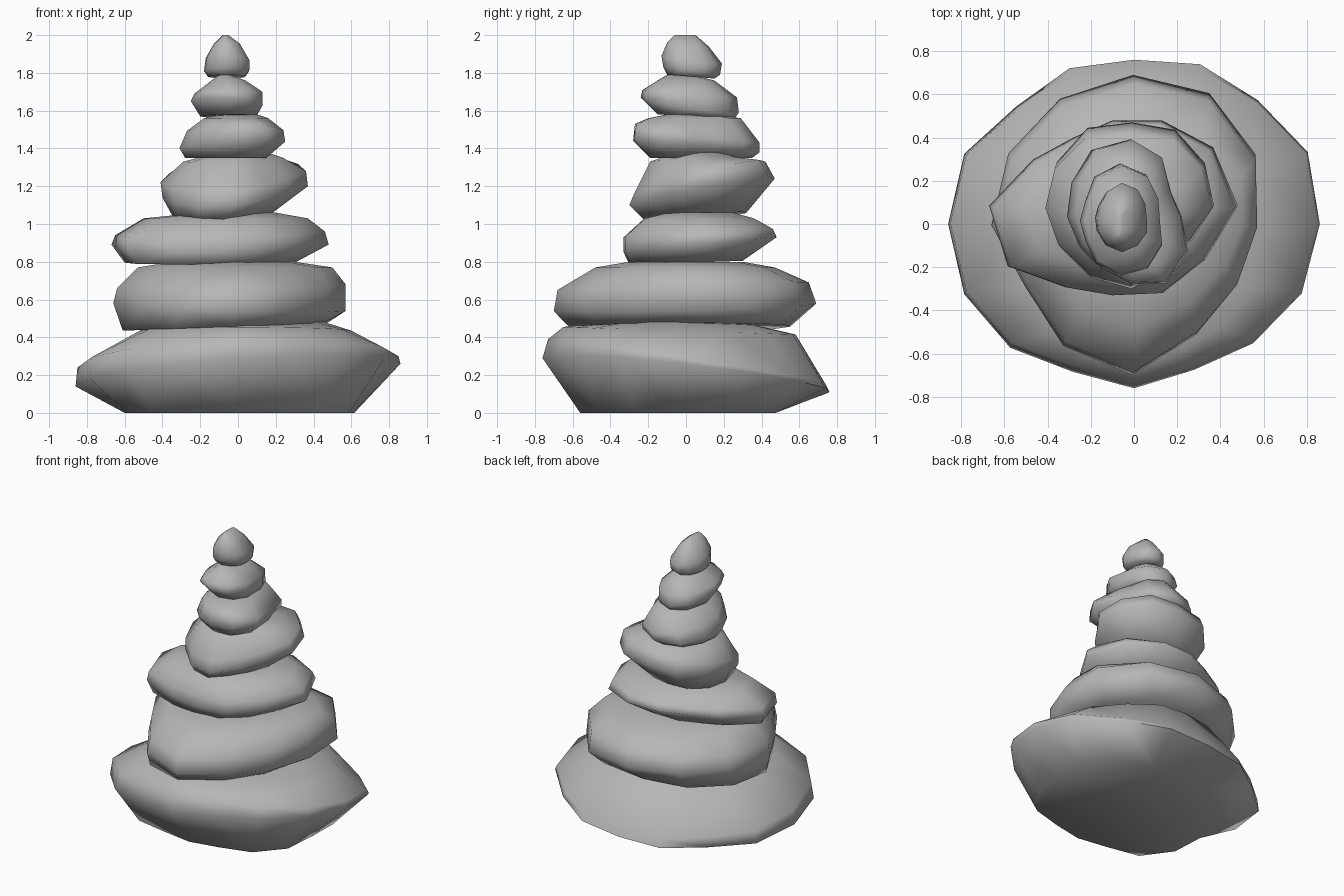
import bpy
import bmesh
import math

# Remove the default object
default_object = bpy.data.objects.get("Cube")
if default_object:
    bpy.data.objects.remove(default_object, do_unlink=True)

# One plain stone colour
stone_grey = bpy.data.materials.new("stone_grey")
stone_grey.use_nodes = True
colour = (0.47, 0.47, 0.47, 1)
stone_grey.diffuse_color = colour
stone_grey.node_tree.nodes["Principled BSDF"].inputs["Base Color"].default_value = colour


def unit_outline(radii):
    """Turn evenly spaced radii into an outline that fills the square -1..1."""
    step = math.tau / len(radii)
    xs = [radius * math.cos(index * step) for index, radius in enumerate(radii)]
    ys = [radius * math.sin(index * step) for index, radius in enumerate(radii)]

    def fit(values):
        low, high = min(values), max(values)
        return [(2 * value - low - high) / (high - low) for value in values]

    return list(zip(fit(xs), fit(ys)))


def make_stone(name, radii, rings, underside_fullness=0):
    """Skin a pebble over rings of (height, tilt x, tilt y, left, right, front, back).

    The fullness swells the diagonals of the lowest ring."""
    outline = unit_outline(radii)
    count = len(outline)
    bm = bmesh.new()
    loops = []
    for height, tilt_x, tilt_y, x_min, x_max, y_min, y_max in rings:
        centre_x, half_x = (x_min + x_max) / 2, (x_max - x_min) / 2
        centre_y, half_y = (y_min + y_max) / 2, (y_max - y_min) / 2
        fullness = 0 if loops else underside_fullness
        loop = []
        for u, v in outline:
            swell = 1 + fullness * (2 * u * v) ** 2
            loop.append(bm.verts.new((centre_x + u * swell * half_x,
                                      centre_y + v * swell * half_y,
                                      height + u * tilt_x + v * tilt_y)))
        loops.append(loop)

    # Side bands and the two caps
    for lower, upper in zip(loops, loops[1:]):
        for index in range(count):
            following = (index + 1) % count
            bm.faces.new((lower[index], lower[following], upper[following], upper[index]))
    bm.faces.new(list(reversed(loops[0])))
    bm.faces.new(loops[-1])
    bmesh.ops.triangulate(bm, faces=bm.faces[:], quad_method='SHORT_EDGE')
    bmesh.ops.recalc_face_normals(bm, faces=bm.faces[:])

    mesh = bpy.data.meshes.new(name)
    bm.to_mesh(mesh)
    bm.free()
    mesh.materials.append(stone_grey)
    stone = bpy.data.objects.new(name, mesh)
    bpy.context.collection.objects.link(stone)

    # Smooth, water-worn shading
    bpy.ops.object.select_all(action='DESELECT')
    stone.select_set(True)
    bpy.context.view_layer.objects.active = stone
    bpy.ops.object.shade_smooth_by_angle(angle=math.radians(85))


# Wide base stone resting on the ground
make_stone(
    "base_stone",
    (.86, .87, .81, .8, .76, .78, .77, .85,
     .86, .85, .81, .74, .76, .73, .78, .84),
    [(0, 0, 0, -.6, .61, -.56, .46),
     (.2, .06, -.09, -.86, .86, -.76, .76),
     (.27, .03, -.12, -.85, .85, -.73, .74),
     (.435, 0, -.02, -.52, .6, -.65, .58),
     (.48, 0, 0, -.38, .46, -.4, .3)],
    underside_fullness=.12)

# Second stone, pointed towards the front
make_stone(
    "second_stone",
    (.57, .65, .7, .69, .67, .66, .65, .57, .64, .69, .58, .55),
    [(.455, .02, 0, -.61, .45, -.62, .55),
     (.56, -.02, .02, -.66, .57, -.7, .69),
     (.67, .01, .02, -.64, .57, -.68, .65),
     (.77, 0, 0, -.53, .5, -.48, .47),
     (.8, 0, 0, -.35, .3, -.3, .3)],
    underside_fullness=.06)

# Third stone, long and flat, reaching to the side
make_stone(
    "third_stone",
    (.56, .52, .44, .38, .35, .41, .55, .54, .42, .4, .45, .48),
    [(.795, 0, .01, -.6, .3, -.3, .3),
     (.89, 0, .04, -.67, .48, -.33, .48),
     (.95, .01, .02, -.65, .46, -.33, .46),
     (1.03, 0, 0, -.5, .37, -.22, .36),
     (1.06, 0, 0, -.2, .2, -.1, .25)])

# Fourth stone, tilted up at the back
make_stone(
    "fourth_stone",
    (.38, .39, .4, .38, .41, .4, .39, .38, .38, .38, .32, .32),
    [(1.04, .01, .02, -.34, .17, -.22, .32),
     (1.17, .03, .07, -.4, .37, -.3, .47),
     (1.25, .03, .08, -.41, .36, -.27, .42),
     (1.34, .01, .01, -.29, .24, -.19, .28),
     (1.38, 0, 0, -.1, .15, -.05, .2)])

# Fifth stone, a slanted oval
make_stone(
    "fifth_stone",
    (.24, .22, .3, .34, .34, .3, .28, .26, .27, .3, .34, .31),
    [(1.35, 0, 0, -.28, .15, -.19, .35),
     (1.41, .01, -.03, -.31, .25, -.28, .39),
     (1.48, -.01, -.05, -.27, .24, -.27, .39),
     (1.56, 0, 0, -.18, .16, -.2, .29),
     (1.58, 0, 0, -.1, .1, -.1, .15)])

# Sixth stone, small and rounded
make_stone(
    "sixth_stone",
    (.18, .2, .24, .26, .23, .18, .18, .18, .22, .25, .25, .22),
    [(1.57, 0, -.01, -.2, .1, -.15, .26),
     (1.63, -.02, -.04, -.25, .13, -.24, .28),
     (1.69, 0, -.02, -.23, .13, -.23, .27),
     (1.76, 0, 0, -.14, .04, -.15, .15),
     (1.79, 0, 0, -.1, -.04, -.1, .03)])

# Little pebble with a narrow crest on top
make_stone(
    "top_pebble",
    (.12, .13, .15, .16, .14, .12, .12, .13, .15, .16, .15, .14),
    [(1.78, 0, -.01, -.16, .04, -.1, .15),
     (1.81, 0, -.02, -.18, .06, -.12, .18),
     (1.87, -.01, -.02, -.17, .06, -.13, .19),
     (1.95, 0, -.01, -.13, .01, -.1, .12),
     (2, 0, 0, -.08, -.05, -.06, .05)])
